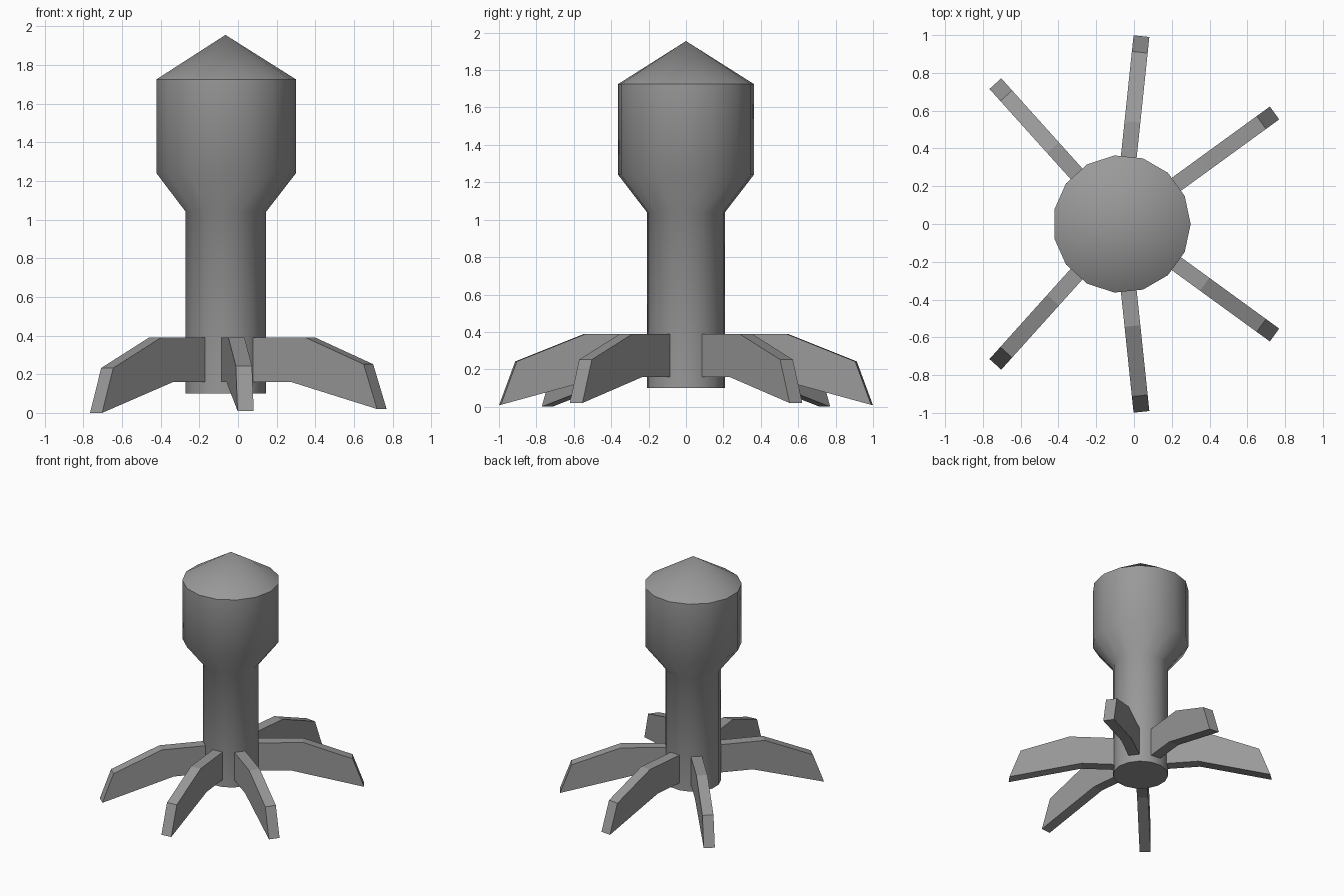
import bpy, bmesh, math
from mathutils import Vector

cube = bpy.data.objects.get("Cube")
if cube:
    bpy.data.objects.remove(cube)

AXIS_X = -0.065
SIDES = 15

# One plain grey for every part
grey = bpy.data.materials.new("grey")
grey.use_nodes = True
colour = (0.32, 0.32, 0.32, 1)
grey.diffuse_color = colour
grey.node_tree.nodes["Principled BSDF"].inputs["Base Color"].default_value = colour


def add_object(name, bm):
    bmesh.ops.recalc_face_normals(bm, faces=bm.faces)
    mesh = bpy.data.meshes.new(name)
    bm.to_mesh(mesh)
    bm.free()
    mesh.materials.append(grey)
    obj = bpy.data.objects.new(name, mesh)
    obj.location.x = AXIS_X
    bpy.context.collection.objects.link(obj)
    return obj


def lathe(name, profile, tip_z):
    """Stack of polygon rings with a flat base and a pointed top."""
    bm = bmesh.new()
    angles = [math.tau * i / SIDES for i in range(SIDES)]
    rings = [[bm.verts.new((r * math.cos(a), r * math.sin(a), z)) for a in angles]
             for r, z in profile]
    tip = bm.verts.new((0, 0, tip_z))
    bm.faces.new(rings[0])
    for i in range(SIDES):
        j = (i + 1) % SIDES
        for low, high in zip(rings, rings[1:]):
            bm.faces.new((low[i], low[j], high[j], high[i]))
        bm.faces.new((rings[-1][i], rings[-1][j], tip))
    return add_object(name, bm)


def leg(name, degrees, tip_z):
    """Bent side profile extruded to the leg's thickness."""
    profile = [(0.2, 0.16), (0.45, 0.16), (1.0, tip_z),
               (0.914, tip_z + 0.232), (0.543, 0.39), (0.2, 0.39)]
    bm = bmesh.new()
    side = bm.faces.new([bm.verts.new((r, -0.042, z)) for r, z in profile])
    grown = bmesh.ops.extrude_face_region(bm, geom=[side])["geom"]
    bmesh.ops.translate(bm, vec=Vector((0, 0.084, 0)),
                        verts=[v for v in grown if isinstance(v, bmesh.types.BMVert)])
    add_object(name, bm).rotation_euler.z = math.radians(degrees)


# Stem flaring into a wide head with a conical cap
body = lathe("body", [(0.21, 0.1), (0.21, 1.04), (0.365, 1.24), (0.365, 1.725)], 1.955)
bpy.context.view_layer.objects.active = body
body.select_set(True)
bpy.ops.object.shade_smooth_by_angle(angle=math.radians(45))

# Three mirrored pairs of legs
for label, degrees, tip_z in (("left", 36, 0.02), ("middle", 84, 0.01), ("right", 132, 0.0)):
    leg(label + "_back_leg", degrees, tip_z)
    leg(label + "_front_leg", -degrees, tip_z)
